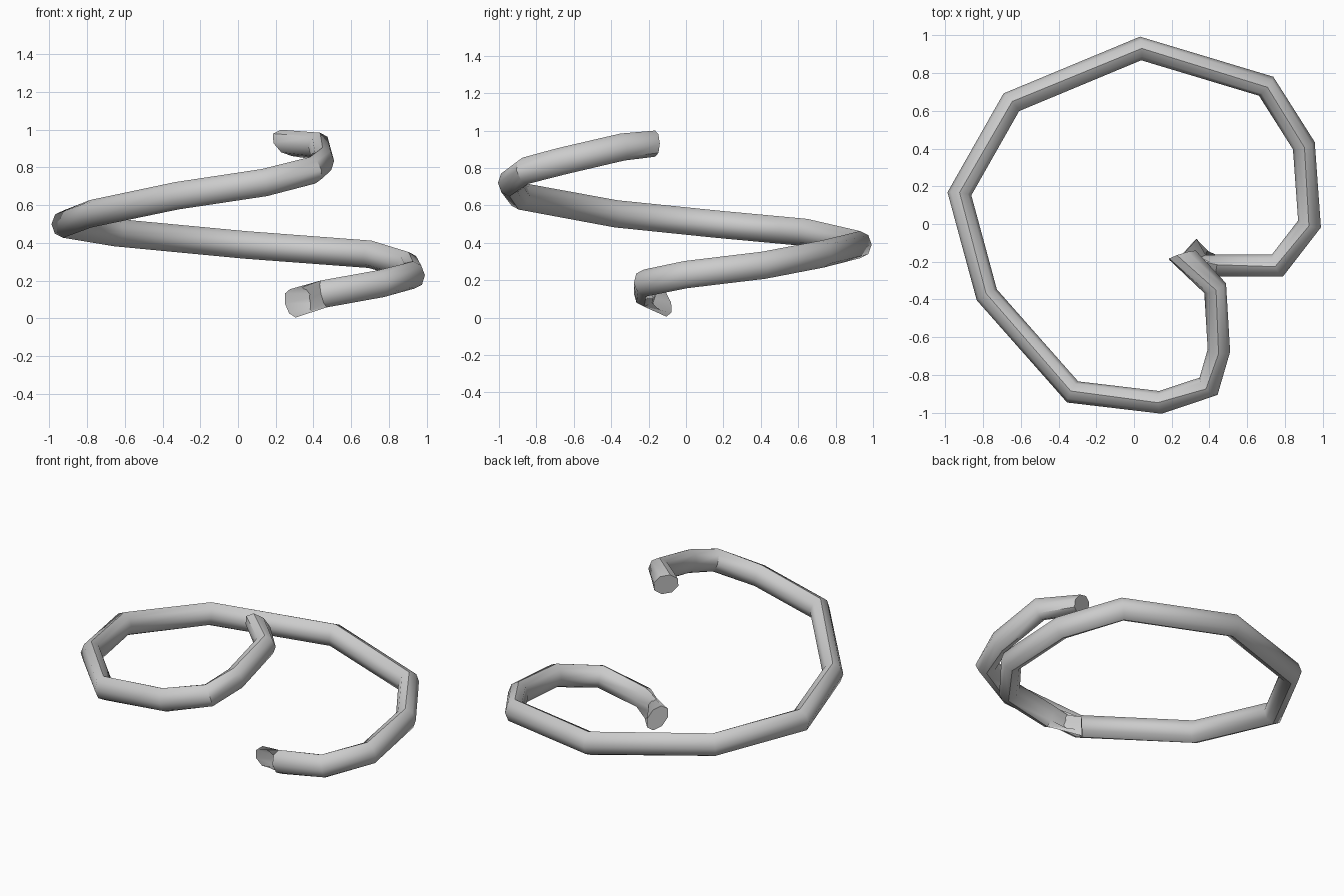
import bpy, bmesh, math
from mathutils import Vector

if "Cube" in bpy.data.objects:
    bpy.data.objects.remove(bpy.data.objects["Cube"])

# Centre line of the coil, from the low end to the high end
PATH = [Vector(p) for p in [
    (0.29, -0.125, 0.08), (0.455, -0.22, 0.13), (0.76, -0.22, 0.185), (0.93, 0.0, 0.23),
    (0.90, 0.415, 0.28), (0.70, 0.73, 0.34), (0.035, 0.93, 0.39),
    (-0.65, 0.645, 0.455), (-0.925, 0.16, 0.50), (-0.78, -0.375, 0.555),
    (-0.325, -0.89, 0.65), (0.14, -0.945, 0.72), (0.395, -0.86, 0.785),
    (0.45, -0.67, 0.835), (0.43, -0.34, 0.912), (0.257, -0.165, 0.93)]]
# Slanted end sections: half-axis sideways, half-axis upwards
ENDS = {0: (Vector((0.042, 0.046, 0)), Vector((-0.015, -0.02, 0.075))),
        len(PATH) - 1: (Vector((0.07, 0.025, 0)), Vector((-0.03, 0, 0.07)))}
SIDES, HALF_W, HALF_H = 8, 0.059, 0.073


def section_axes(i):
    """Mitred oval section in the plane that halves the bend."""
    if i in ENDS:
        return ENDS[i]
    a = (PATH[i] - PATH[i - 1]).normalized()
    b = (PATH[i + 1] - PATH[i]).normalized()
    t = (a + b).normalized()
    side = t.cross(Vector((0, 0, 1))).normalized()
    return side * HALF_W / t.dot(a), side.cross(t) * HALF_H


# Coil tube
bm = bmesh.new()
rings = []
for i, p in enumerate(PATH):
    u, v = section_axes(i)
    angles = [2 * math.pi * k / SIDES for k in range(SIDES)]
    rings.append([bm.verts.new(p + u * math.cos(w) + v * math.sin(w)) for w in angles])
for r, s in zip(rings, rings[1:]):
    for k in range(SIDES):
        n = (k + 1) % SIDES
        bm.faces.new((r[k], r[n], s[n], s[k]))
bm.faces.new(rings[0])
bm.faces.new(rings[-1])
bmesh.ops.recalc_face_normals(bm, faces=bm.faces)

mesh = bpy.data.meshes.new("coil_tube")
bm.to_mesh(mesh)
bm.free()
coil = bpy.data.objects.new("coil_tube", mesh)
bpy.context.collection.objects.link(coil)
bpy.context.view_layer.objects.active = coil
coil.select_set(True)
bpy.ops.object.shade_smooth_by_angle(angle=math.radians(50))
